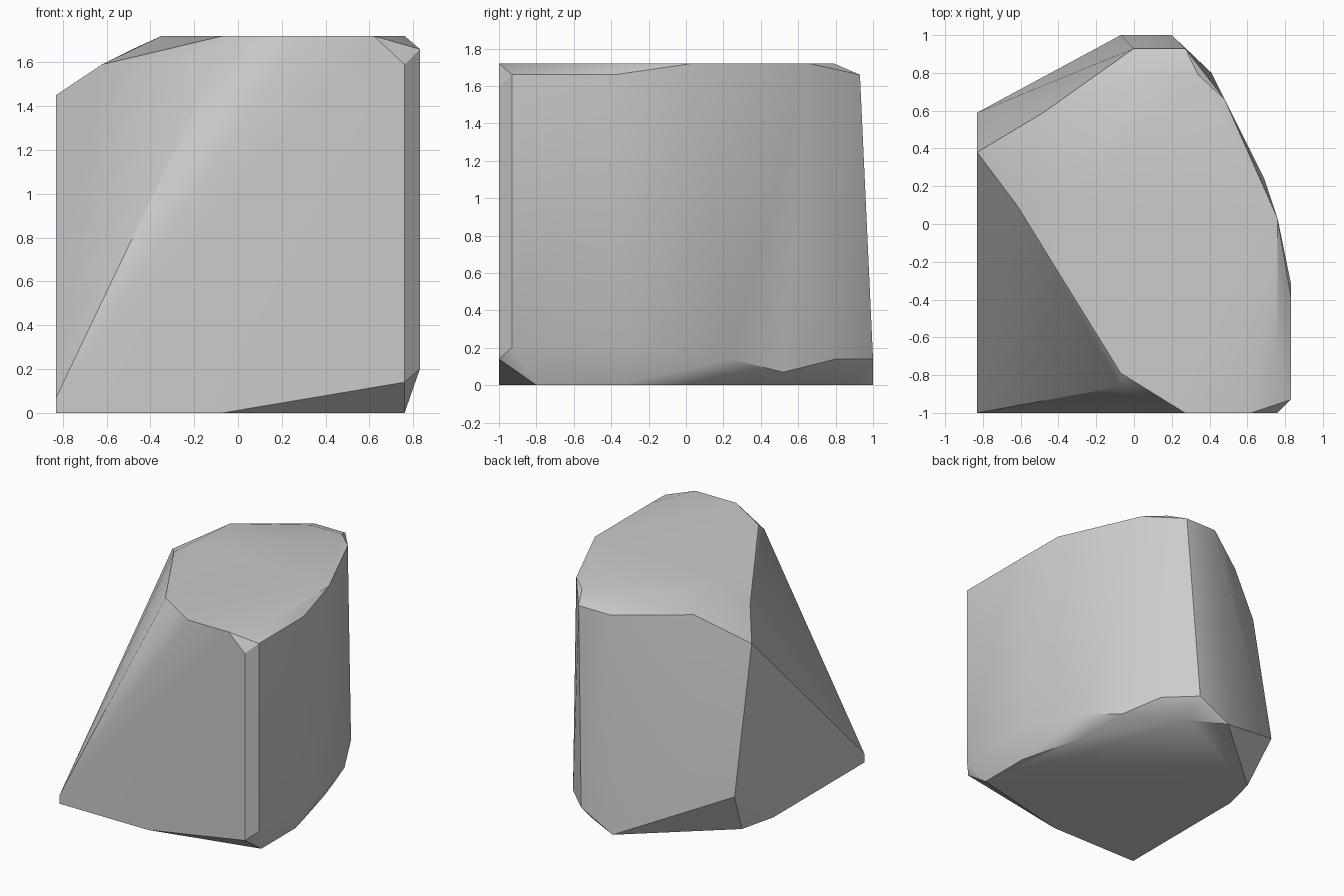
import bpy, bmesh, math

cube = bpy.data.objects.get("Cube")
if cube:
    bpy.data.objects.remove(cube, do_unlink=True)

# Corner points of the faceted stone, grouped by level as (x, y, z)
ground = [(x, y, 0) for x, y in (
    (-.83, -1), (-.07, -1), (.76, -.8), (.76, -.38), (.62, .17),
    (.2, .86), (-.07, 1), (-.76, .4), (-.83, .11))]
lower_bevel = [
    (-.83, -1, .07), (.76, -1, .14), (.83, -.93, .2), (.83, -.31, .2),
    (.69, .24, .14), (.55, .52, .07), (.41, .8, .14), (.2, 1, .14),
    (-.83, .59, .34)]
upper_bevel = [
    (-.07, -.86, 1.66), (.76, -1, 1.59), (.83, -.93, 1.66),
    (.83, -.38, 1.66), (.27, .93, 1.66), (0, .93, 1.66),
    (-.48, .59, 1.66), (-.83, .38, 1.45), (-.83, .31, 1.38),
    (-.62, .1, 1.59)]
crown = [(x, y, 1.72) for x, y in (
    (-.07, -.79), (.27, -1), (.62, -1), (.76, -.65), (.76, .03),
    (.48, .66), (.34, .79), (.07, .79), (-.35, .12))]

# Wrap the corners in a convex shell
bm = bmesh.new()
for point in ground + lower_bevel + upper_bevel + crown:
    bm.verts.new(point)
hull = bmesh.ops.convex_hull(bm, input=bm.verts)
loose = {g for g in hull["geom_interior"] + hull["geom_unused"]
         if isinstance(g, bmesh.types.BMVert)}
bmesh.ops.delete(bm, geom=list(loose), context='VERTS')
bmesh.ops.dissolve_limit(bm, angle_limit=math.radians(1),
                         verts=bm.verts, edges=bm.edges)
bmesh.ops.recalc_face_normals(bm, faces=bm.faces)
mesh = bpy.data.meshes.new("stone_block")
bm.to_mesh(mesh)
bm.free()

# Plain grey stone
grey = bpy.data.materials.new("stone_grey")
grey.use_nodes = True
colour = (.6, .6, .6, 1)
grey.diffuse_color = colour
grey.node_tree.nodes["Principled BSDF"].inputs["Base Color"].default_value = colour
mesh.materials.append(grey)

stone = bpy.data.objects.new("stone_block", mesh)
bpy.context.collection.objects.link(stone)
bpy.ops.object.select_all(action='DESELECT')
stone.select_set(True)
bpy.context.view_layer.objects.active = stone
bpy.ops.object.shade_smooth_by_angle(angle=math.radians(30))
